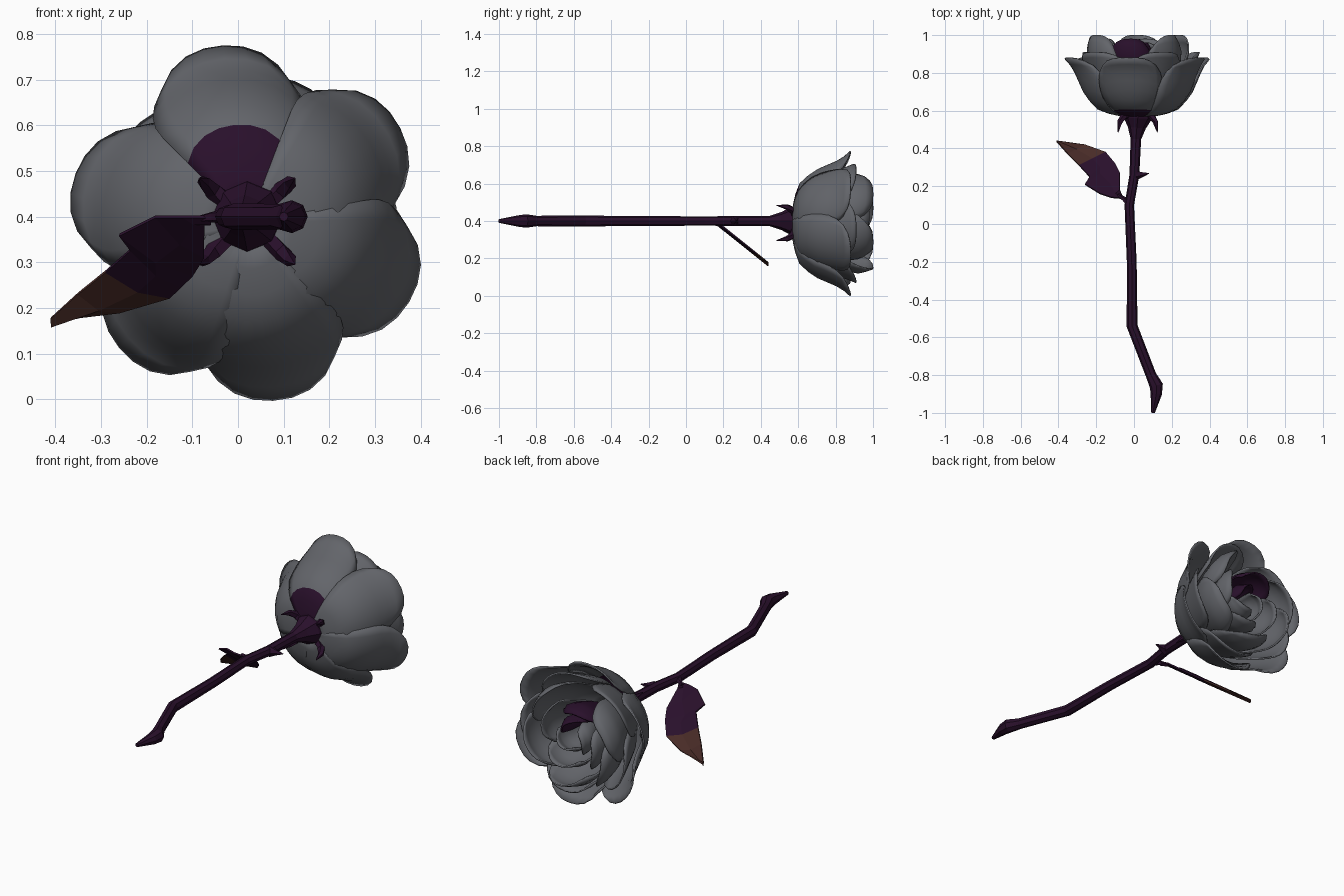
import bpy, bmesh, math
from mathutils import Vector

if "Cube" in bpy.data.objects:
    bpy.data.objects.remove(bpy.data.objects["Cube"])

def mat(name, col):
    m = bpy.data.materials.new(name)
    m.diffuse_color = (*col, 1)
    m.use_nodes = True
    m.node_tree.nodes["Principled BSDF"].inputs["Base Color"].default_value = m.diffuse_color
    return m

GREY = mat("petal grey", (0.125, 0.13, 0.145))
PURPLE = mat("dark purple", (0.022, 0.005, 0.024))
BROWN = mat("leaf brown", (0.065, 0.024, 0.02))

def make(name, verts, faces, mats, smooth=False, thick=0, rule=None):
    me = bpy.data.meshes.new(name)
    me.from_pydata([tuple(v) for v in verts], [], faces)
    bm = bmesh.new()
    bm.from_mesh(me)
    bmesh.ops.remove_doubles(bm, verts=bm.verts, dist=1e-5)
    bmesh.ops.recalc_face_normals(bm, faces=bm.faces)
    for f in bm.faces:
        f.smooth = smooth
        if rule:
            f.material_index = rule(f.calc_center_median())
    bm.to_mesh(me)
    bm.free()
    for m in mats:
        me.materials.append(m)
    ob = bpy.data.objects.new(name, me)
    bpy.context.collection.objects.link(ob)
    if thick:
        s = ob.modifiers.new("thickness", 'SOLIDIFY')
        s.thickness, s.offset = thick, 0
    return ob

def tube(name, pts, n=6):
    """Sweep an n-gon along (x, y, z, radius) points."""
    P = [Vector(p[:3]) for p in pts]
    verts, faces = [], []
    for i, p in enumerate(P):
        t = (P[min(i + 1, len(P) - 1)] - P[max(i - 1, 0)]).normalized()
        a = t.cross(Vector((0, 0, 1))).normalized()
        b = a.cross(t)
        for k in range(n):
            w = 2 * math.pi * k / n
            verts.append(p + (a * math.cos(w) + b * math.sin(w)) * pts[i][3])
    for i in range(len(P) - 1):
        for k in range(n):
            j = (k + 1) % n
            faces.append((i * n + k, i * n + j, i * n + n + j, i * n + n + k))
    faces += [tuple(range(n)), tuple(range(len(verts) - n, len(verts)))]
    return make(name, verts, faces, [PURPLE])

CX, CZ = 0.022, 0.386

def petal(name, ang, half, prof, tilt=0.03, color=GREY, rule=None, reach=1.0):
    """Curved sheet: prof lists (y, radius) from base to rim."""
    NU, NV = 8, 9
    verts, faces = [], []
    for j in range(NV + 1):
        for i in range(NU + 1):
            u, v = 2 * i / NU - 1, j / NV
            t = v * reach * (1 - 0.13 * abs(u) ** 3) * (len(prof) - 1)
            k = min(int(t), len(prof) - 2)
            y = prof[k][0] + (prof[k + 1][0] - prof[k][0]) * (t - k)
            r = prof[k][1] + (prof[k + 1][1] - prof[k][1]) * (t - k)
            r = r * (1 - 0.07 * u * u) + tilt * u * v
            w = math.sqrt(1 - 0.55 * (max(0, v - 0.55) / 0.45) ** 2)
            a = math.radians(ang + half * u * w)
            verts.append((CX + r * math.cos(a), y, CZ + r * math.sin(a)))
    for j in range(NV):
        for i in range(NU):
            a = j * (NU + 1) + i
            faces.append((a, a + 1, a + NU + 2, a + NU + 1))
    return make(name, verts, faces, [color, PURPLE], True, 0.008, rule)

# Outer cup of six petals, the top one stained at its base
outer = [(.57, .04), (.578, .13), (.61, .215), (.68, .28), (.76, .315), (.83, .345), (.88, .39)]
stain = lambda c: int(c.y < 0.605 and c.z > CZ)
for i, a in enumerate((98, 32, -26, -82, -136, 164)):
    petal(f"outer_petal_{i}", a, 37, outer, 0.015, rule=stain if i == 0 else None)

# Second ring, tucked inside the cup
second = [(.6, .05), (.63, .15), (.7, .23), (.79, .27), (.86, .3), (.91, .32)]
for i in range(5):
    petal(f"second_petal_{i}", 65 + 72 * i, 40, second, 0.02)

# Tall inner ring, open at the top
inner = [(.6, .05), (.65, .15), (.75, .21), (.85, .25), (.93, .262), (1.0, .235)]
for i, a in enumerate((42, -25, -92, -155, 160)):
    petal(f"inner_petal_{i}", a, 42, inner, 0.03)

# Heart ring with one purple petal, and the closed core
heart = [(.62, .03), (.7, .1), (.82, .15), (.9, .175), (.98, .155)]
for i, a in enumerate((105, 15, -75, -165)):
    petal(f"heart_petal_{i}", a, 52, heart, 0.025, PURPLE if i == 0 else GREY)
core = [(.65, .02), (.78, .07), (.9, .095), (.96, .07)]
for i, a in enumerate((60, -60, 180)):
    petal(f"core_petal_{i}", a, 70, core, 0.02, PURPLE if i == 0 else GREY)

# Stem with knobbed end, flaring into the calyx
tube("stem", [(x, y, 0.4, r) for x, y, r in (
    (.10, -1.0, .01), (.118, -.9, .03), (.118, -.855, .036), (.09, -.8, .028),
    (-.01, -.54, .029), (-.012, -.2, .026), (-.025, .1, .025), (.002, .26, .026),
    (.01, .45, .028), (.015, .51, .048), (.02, .56, .075), (.02, .595, .082))], 8)

# Sepals curling back below the flower
for i, a in enumerate((42, 138, 222, 318)):
    c, s = math.cos(math.radians(a)), math.sin(math.radians(a))
    tube(f"sepal_{i}", [(0.02 + r * c, y, 0.39 + r * s, w) for r, y, w in (
        (.05, .58, .022), (.1, .572, .02), (.127, .54, .015), (.14, .485, .002))], 5)

# Thorn and leaf stalk
tube("thorn", [(.01, .26, .4, .03), (.04, .262, .4, .016), (.08, .268, .4, .002)], 5)
tube("leaf_stalk", [(-.02, .09, .4, .016), (-.05, .13, .4, .014), (-.085, .155, .395, .008)], 5)

# Leaf: rows of (lower edge, upper edge), folded along the midrib, brown tip
rows = [((-.06, .135), (-.06, .145)), ((-.12, .14), (-.075, .18)), ((-.18, .16), (-.075, .27)),
        ((-.26, .21), (-.10, .32)), ((-.235, .25), (-.125, .35)), ((-.29, .31), (-.15, .38)),
        ((-.35, .37), (-.26, .42)), ((-.41, .438), (-.408, .442))]
drop = lambda y: 0.4 - 0.8 * max(0, y - 0.16)
lv, lf = [], []
for lo, hi in rows:
    mid = ((lo[0] + hi[0]) / 2, (lo[1] + hi[1]) / 2)
    for p, d in ((lo, 0), (mid, -0.015), (hi, 0)):
        lv.append((p[0], p[1], drop(p[1]) + d))
for j in range(len(rows) - 1):
    for i in range(2):
        a = j * 3 + i
        lf.append((a, a + 1, a + 4, a + 3))
tip = lambda c: int((c.y - .31) * 2 - .29 - c.x > 0)
make("leaf", lv, lf, [PURPLE, BROWN], False, 0.008, tip)
